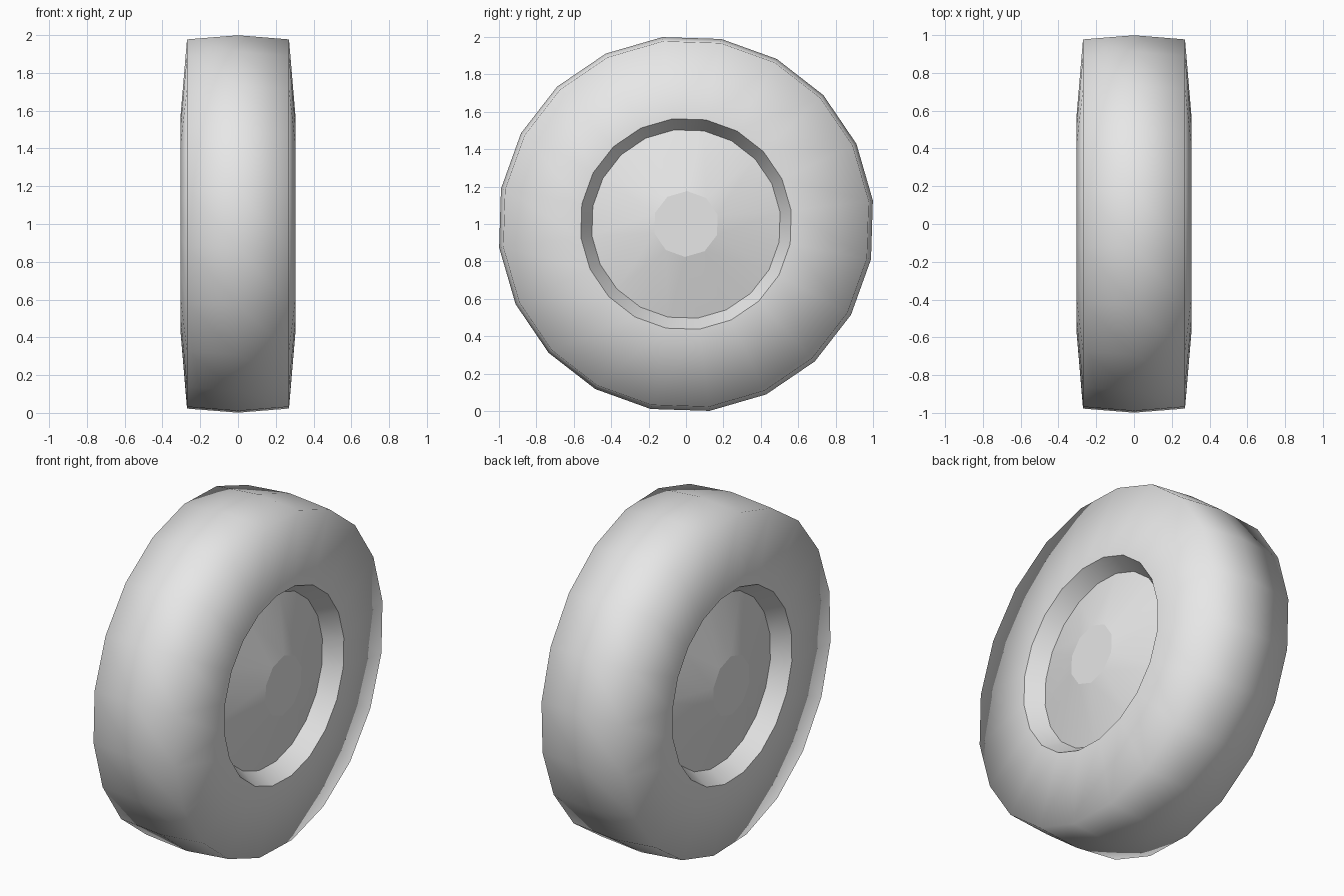
import bpy
import bmesh
from math import cos, sin, radians

SIDES = 20
PHASE = radians(7.2)
STEP = radians(360 / SIDES)

old = bpy.data.objects.get("Cube")
if old:
    bpy.data.objects.remove(old, do_unlink=True)

grey = bpy.data.materials.new("light_grey")
grey.use_nodes = True
grey.diffuse_color = (0.8, 0.8, 0.8, 1)
grey.node_tree.nodes["Principled BSDF"].inputs["Base Color"].default_value = (0.8, 0.8, 0.8, 1)


def ring(bm, x, radius, count=SIDES, phase=PHASE):
    """Circle of vertices around the axle."""
    step = radians(360 / count)
    return [bm.verts.new((x, radius * cos(phase + i * step), 1 + radius * sin(phase + i * step)))
            for i in range(count)]


def loft(bm, profile):
    """Skin a list of (x, radius) pairs around the axle."""
    rings = [ring(bm, x, r) for x, r in profile]
    for a, b in zip(rings, rings[1:]):
        for i in range(SIDES):
            j = (i + 1) % SIDES
            bm.faces.new((a[i], a[j], b[j], b[i])).smooth = True


def face_sideways(bm, side):
    """Turn every face towards the given side of the wheel."""
    bm.normal_update()
    for face in bm.faces:
        if face.normal.x * side < 0:
            face.normal_flip()


def finish(bm, name):
    mesh = bpy.data.meshes.new(name)
    bm.to_mesh(mesh)
    bm.free()
    mesh.materials.append(grey)
    obj = bpy.data.objects.new(name, mesh)
    bpy.context.collection.objects.link(obj)


# Tyre: crowned tread and sloping sidewalls, smooth over the shoulders
bm = bmesh.new()
loft(bm, [(-0.305, 0.567), (-0.27, 0.985), (0, 1.007), (0.27, 0.985), (0.305, 0.567)])
finish(bm, "tyre")

for label, side in (("left", 1), ("right", -1)):
    # Rim: tapered wall leading into the recess
    bm = bmesh.new()
    loft(bm, [(side * 0.305, 0.567), (side * 0.205, 0.507)])
    face_sideways(bm, side)
    finish(bm, label + "_rim")

    # Hubcap: shallow cone rising to a flat ten-sided cap
    bm = bmesh.new()
    outer = ring(bm, side * 0.205, 0.507)
    inner = ring(bm, side * 0.30, 0.176, SIDES // 2, PHASE + STEP / 2)
    for k, hub in enumerate(inner):
        a, b, c = (outer[(2 * k + n) % SIDES] for n in range(3))
        bm.faces.new((hub, a, b)).smooth = True
        bm.faces.new((hub, b, c, inner[(k + 1) % len(inner)])).smooth = True
    bm.faces.new(inner)
    face_sideways(bm, side)
    finish(bm, label + "_hubcap")
